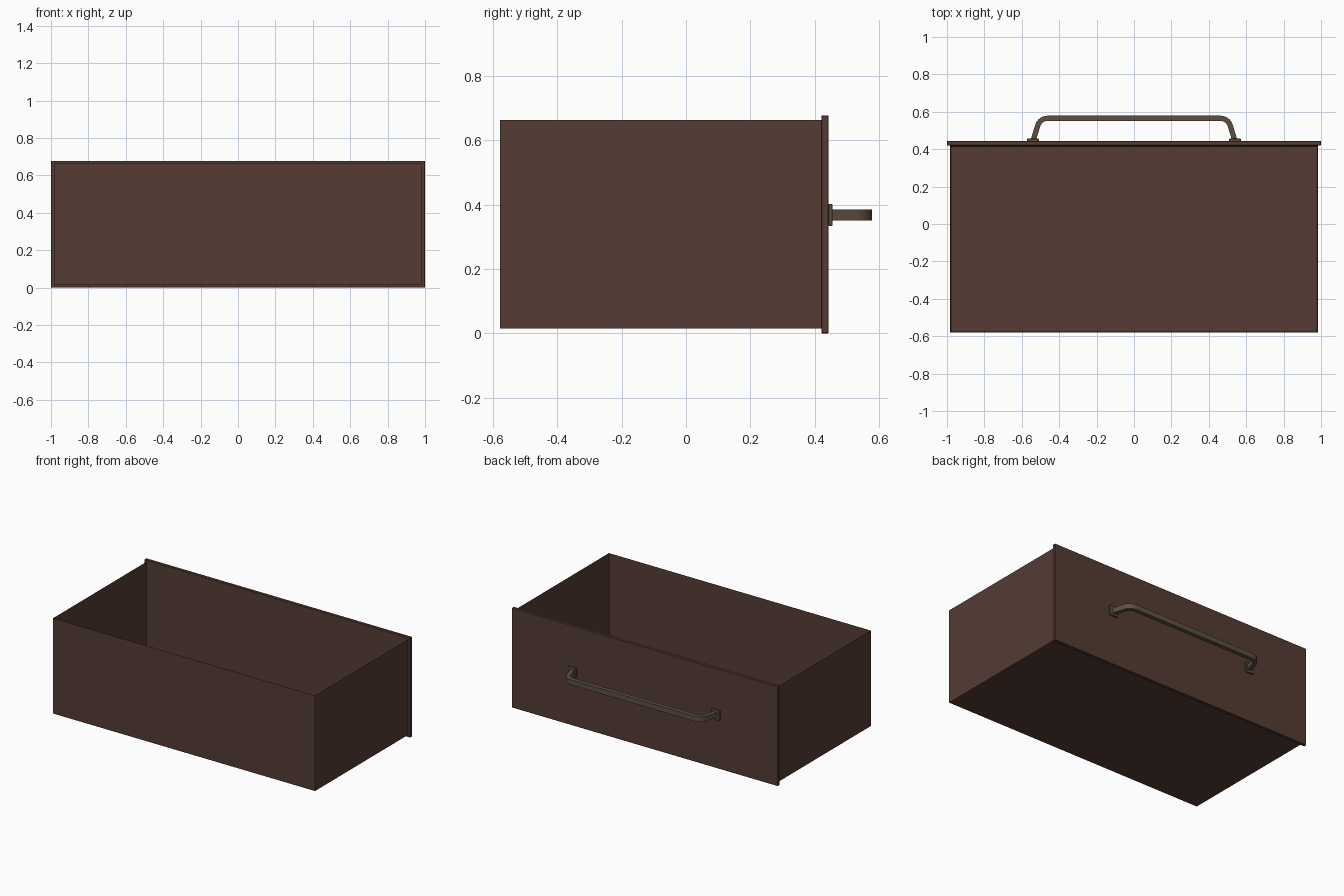
import bpy, bmesh, math
from mathutils import Vector

if "Cube" in bpy.data.objects:
    bpy.data.objects.remove(bpy.data.objects["Cube"])


def material(name, color):
    m = bpy.data.materials.new(name)
    m.diffuse_color = (*color, 1)
    m.use_nodes = True
    m.node_tree.nodes["Principled BSDF"].inputs["Base Color"].default_value = m.diffuse_color
    return m


WOOD = material("dark_wood", (0.09, 0.045, 0.034))
METAL = material("aged_metal", (0.107, 0.08, 0.053))


def finish(bm, name, mat, bevel=0):
    bmesh.ops.recalc_face_normals(bm, faces=bm.faces)
    me = bpy.data.meshes.new(name)
    bm.to_mesh(me)
    bm.free()
    me.materials.append(mat)
    ob = bpy.data.objects.new(name, me)
    bpy.context.collection.objects.link(ob)
    if bevel:
        mod = ob.modifiers.new("bevel", 'BEVEL')
        mod.width, mod.segments = bevel, 1
    return ob


def box_mesh(lo, hi):
    bm = bmesh.new()
    bmesh.ops.create_cube(bm, size=1)
    for v in bm.verts:
        v.co = [(a + b) / 2 + c * (b - a) for a, b, c in zip(lo, hi, v.co)]
    return bm


# Open drawer box: inset the top face and push it down to the floor
bm = box_mesh((-0.985, -0.579, 0.015), (0.985, 0.421, 0.664))
top = max(bm.faces, key=lambda f: f.calc_center_median().z)
bmesh.ops.inset_region(bm, faces=[top], thickness=0.013)
for v in top.verts:
    v.co.z = 0.03
finish(bm, "drawer_box", WOOD)

# Overhanging face panel
finish(box_mesh((-1, 0.421, 0), (1, 0.443, 0.678)), "face_panel", WOOD, 0.002)

# Handle mounting plates
ZC = 0.368
for side, s in (("left", -1), ("right", 1)):
    x = s * 0.54
    finish(box_mesh((x - 0.031, 0.443, ZC - 0.034), (x + 0.031, 0.456, ZC + 0.034)),
           f"handle_plate_{side}", METAL, 0.002)

# Handle bar: rectangular section swept along splayed legs and rounded corners
HALF_W, HALF_H = 0.014, 0.0175
R, SPLAY, STEPS = 0.055, math.radians(17), 8
cx, cy = 0.462, 0.565 - R
arc = [Vector((cx + R * math.cos(a), cy + R * math.sin(a)))
       for a in (SPLAY + (math.pi / 2 - SPLAY) * i / STEPS for i in range(STEPS + 1))]
leg_dir = Vector((math.sin(SPLAY), -math.cos(SPLAY)))
foot = arc[0] + leg_dir * ((arc[0].y - 0.45) / math.cos(SPLAY))
half = [foot] + arc
path = half + [Vector((-p.x, p.y)) for p in reversed(half)]

bm = bmesh.new()
rings = []
for i, p in enumerate(path):
    t = (path[min(i + 1, len(path) - 1)] - path[max(i - 1, 0)]).normalized()
    if 0 < i < len(path) - 1:
        t = ((path[i + 1] - p).normalized() + (p - path[i - 1]).normalized()).normalized()
    n = Vector((t.y, -t.x))
    rings.append([bm.verts.new((p.x + n.x * a, p.y + n.y * a, ZC + h)) for a, h in
                  ((-HALF_W, -HALF_H), (HALF_W, -HALF_H), (HALF_W, HALF_H), (-HALF_W, HALF_H))])
for r, q in zip(rings, rings[1:]):
    for k in range(4):
        bm.faces.new((r[k], r[(k + 1) % 4], q[(k + 1) % 4], q[k]))
bm.faces.new(rings[0])
bm.faces.new(rings[-1])
bar = finish(bm, "handle_bar", METAL)
bpy.context.view_layer.objects.active = bar
bar.select_set(True)
bpy.ops.object.shade_smooth_by_angle(angle=math.radians(35))
